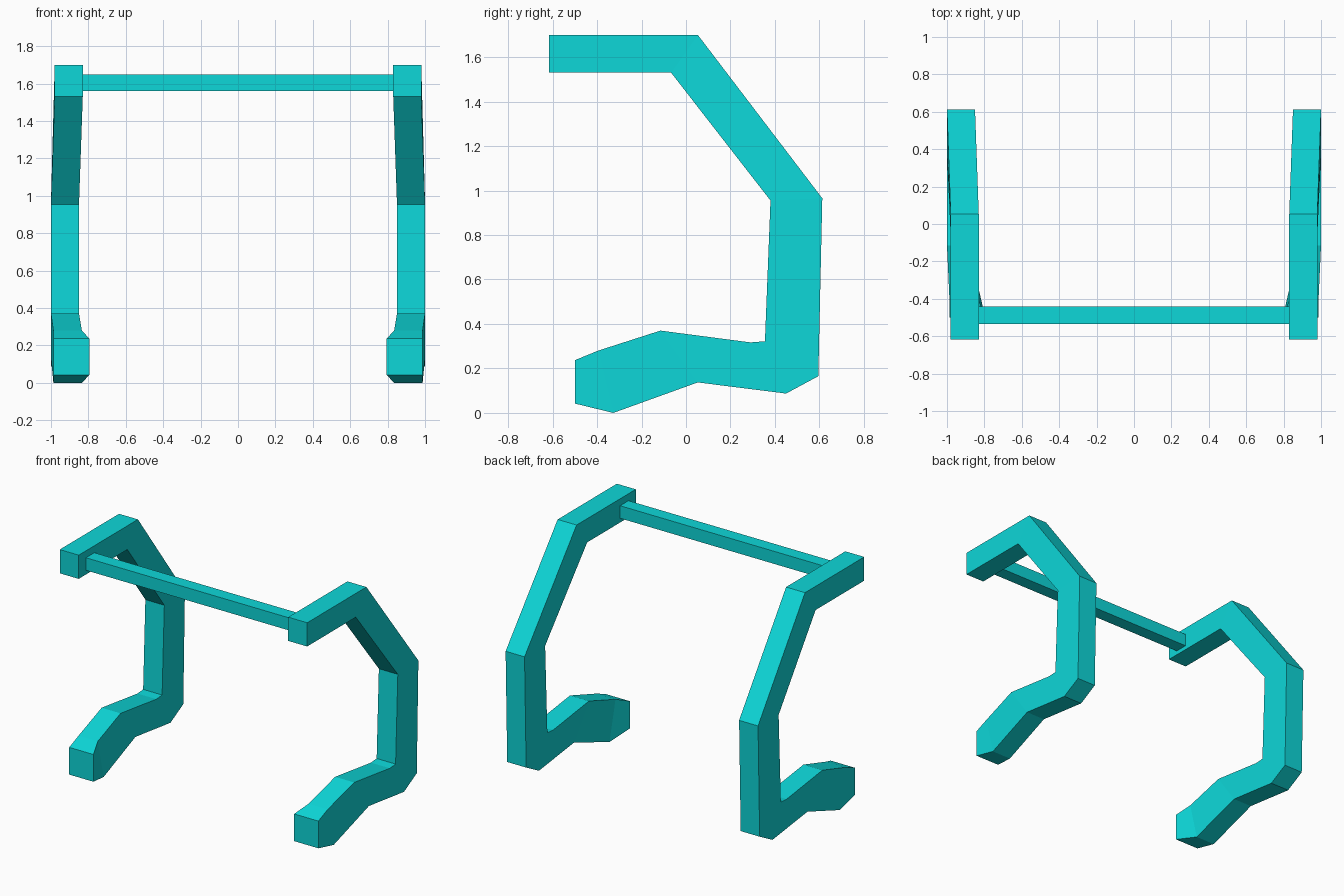
import bpy, bmesh

cube = bpy.data.objects.get("Cube")
if cube:
    bpy.data.objects.remove(cube, do_unlink=True)

teal = bpy.data.materials.new("turquoise")
teal.use_nodes = True
colour = (0.004, 0.68, 0.69, 1)
teal.diffuse_color = colour
teal.node_tree.nodes["Principled BSDF"].inputs["Base Color"].default_value = colour


def make_object(name, bm):
    bmesh.ops.recalc_face_normals(bm, faces=bm.faces)
    mesh = bpy.data.meshes.new(name)
    bm.to_mesh(mesh)
    bm.free()
    mesh.materials.append(teal)
    obj = bpy.data.objects.new(name, mesh)
    bpy.context.collection.objects.link(obj)
    return obj


def loft(sections):
    """Join four-sided sections: outer (y, z), inner (y, z), x range."""
    bm = bmesh.new()
    rings = []
    for (oy, oz), (iy, iz), (x0, x1) in sections:
        corners = ((x0, oy, oz), (x1, oy, oz), (x1, iy, iz), (x0, iy, iz))
        rings.append([bm.verts.new(c) for c in corners])
    for a, b in zip(rings, rings[1:]):
        for i in range(4):
            j = (i + 1) % 4
            bm.faces.new((a[i], a[j], b[j], b[i]))
    bm.faces.new(rings[0])
    bm.faces.new(rings[-1])
    return bm


# Side supports: top arm, slanted brace, upright and foot
top, low = (0.83, 0.98), (0.85, 1.0)
supports = make_object("side_supports", loft([
    ((-0.617, 1.70), (-0.617, 1.53), top),
    ((0.053, 1.70), (-0.067, 1.53), top),
    ((0.613, 0.965), (0.38, 0.955), low),
    ((0.595, 0.165), (0.355, 0.322), low),
    ((0.45, 0.087), (0.29, 0.317), low),
    ((0.053, 0.137), (-0.115, 0.37), low),
    ((-0.327, 0.0), (-0.395, 0.28), (0.835, 0.987)),
    ((-0.50, 0.042), (-0.50, 0.237), (0.795, 0.987)),
]))
mirror = supports.modifiers.new("mirror", "MIRROR")
mirror.use_axis = (True, False, False)

# Cross bar between the top arms
make_object("cross_bar", loft([
    ((-0.535, 1.56 + h), (-0.44, 1.56 + h), (-0.832, 0.832))
    for h in (0, 0.09)
]))
